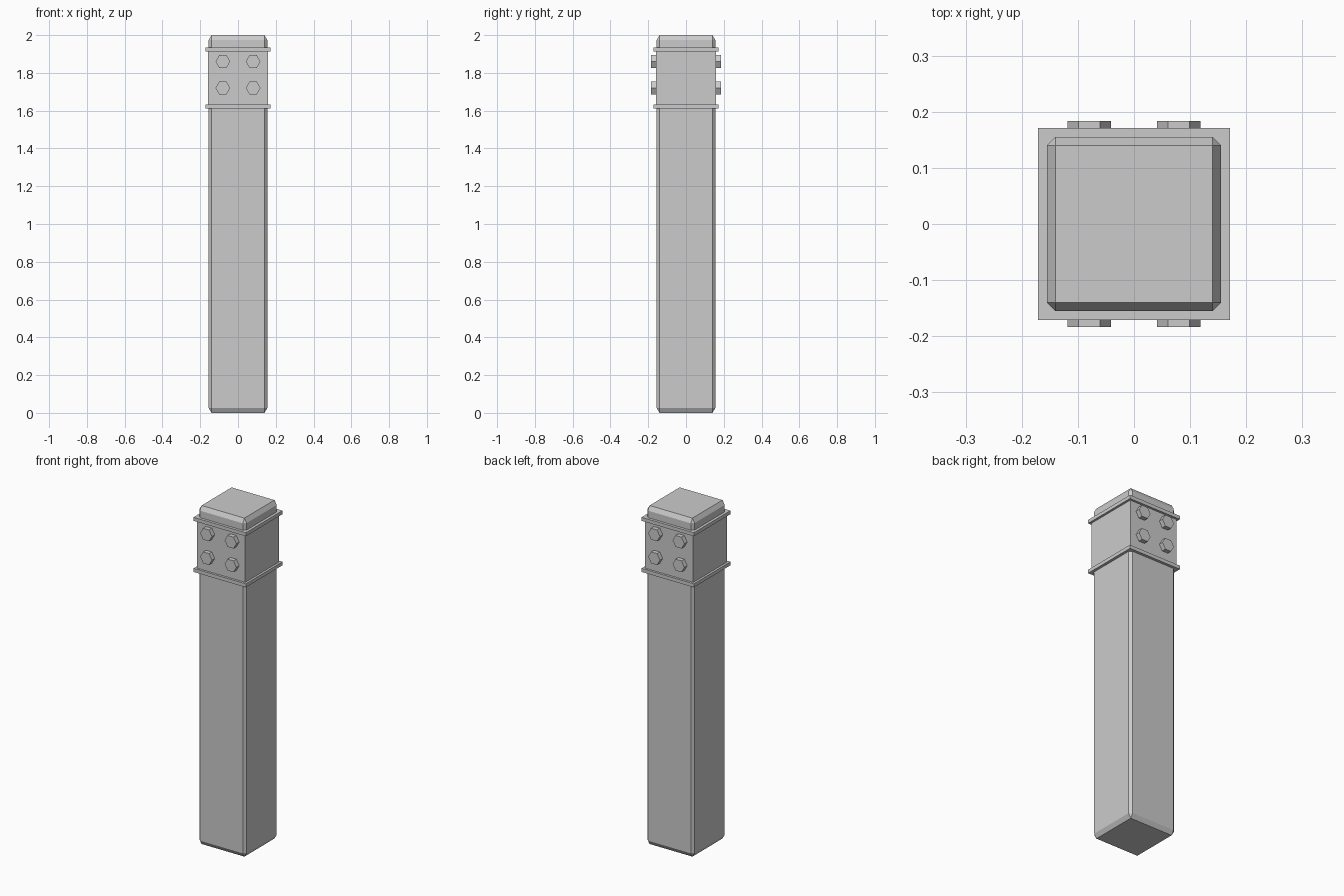
import bpy, bmesh
from math import radians
from mathutils import Matrix

if "Cube" in bpy.data.objects:
    bpy.data.objects.remove(bpy.data.objects["Cube"])


def box(name, half, z0, z1, bevel=0.0, bevel_z=0.0):
    """Square block between two heights, with an optional flat chamfer."""
    bm = bmesh.new()
    bmesh.ops.create_cube(bm, size=1)
    stretch = bevel_z / bevel if bevel else 1.0  # chamfer is taller than wide
    bmesh.ops.scale(bm, vec=(2 * half, 2 * half, (z1 - z0) / stretch), verts=bm.verts)
    if bevel:
        bmesh.ops.bevel(bm, geom=bm.edges[:], offset=bevel, segments=1,
                        affect='EDGES', profile=0.5)
    bmesh.ops.scale(bm, vec=(1, 1, stretch), verts=bm.verts)
    return finish(name, bm, (0, 0, (z0 + z1) / 2))


def bolt(name, x, side, z):
    """Hexagonal bolt head on the front (-1) or back (+1) face."""
    bm = bmesh.new()
    bmesh.ops.create_cone(bm, cap_ends=True, segments=6, radius1=0.0387,
                          radius2=0.0387, depth=0.034,
                          matrix=Matrix.Rotation(radians(90), 4, 'X')
                          @ Matrix.Rotation(radians(30), 4, 'Z'))
    # make sure two corners point along x
    if max(v.co.x for v in bm.verts) < 0.038:
        bmesh.ops.rotate(bm, verts=bm.verts, matrix=Matrix.Rotation(radians(30), 3, 'Y'))
    return finish(name, bm, (x, side * 0.167, z))


def finish(name, bm, location):
    mesh = bpy.data.meshes.new(name)
    bm.to_mesh(mesh)
    bm.free()
    obj = bpy.data.objects.new(name, mesh)
    obj.location = location
    bpy.context.collection.objects.link(obj)
    return obj


# Chamfered post
box("post", 0.155, 0, 2, bevel=0.015, bevel_z=0.025)

# Metal collar with a thin rim at each end
box("collar", 0.158, 1.62, 1.925)
box("lower_rim", 0.171, 1.611, 1.632)
box("upper_rim", 0.171, 1.913, 1.934)

# Four bolts on the front and four on the back
for side, label in ((-1, "front"), (1, "back")):
    for x in (-0.08, 0.08):
        for z in (1.72, 1.86):
            bolt(label + "_bolt", x, side, z)
